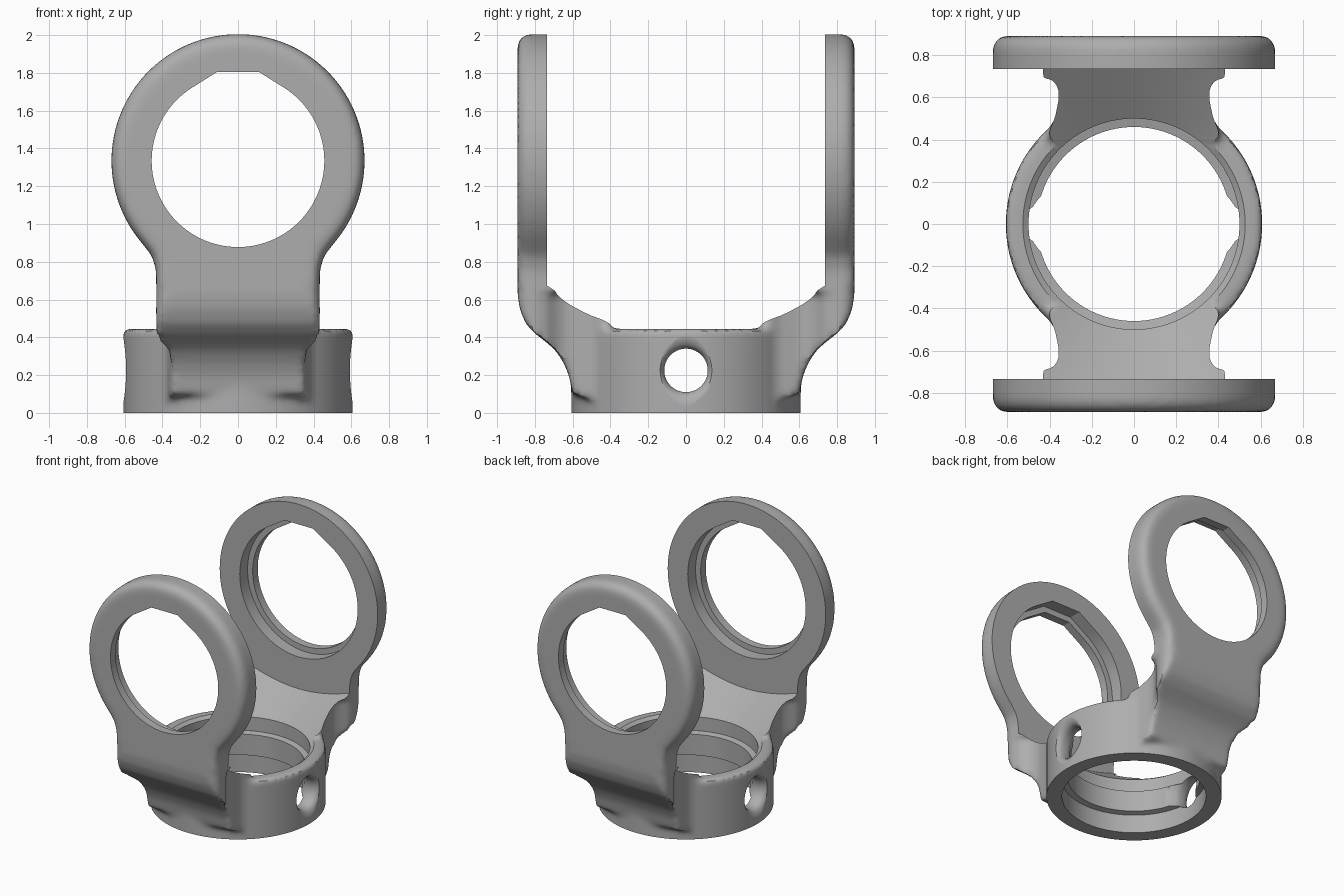
import bpy, bmesh
from math import sin, cos, radians, tau
from mathutils import Vector

if "Cube" in bpy.data.objects:
    bpy.data.objects.remove(bpy.data.objects["Cube"])

grey = bpy.data.materials.new("plain_grey")
grey.use_nodes = True
colour = (0.42, 0.42, 0.42, 1)
grey.diffuse_color = colour
grey.node_tree.nodes["Principled BSDF"].inputs["Base Color"].default_value = colour

HOLE_Z = 1.335      # centre of the upright rings
GAP = 0.735         # half the clear distance between the uprights


def loft(bm, rings):
    """Closed solid through a list of equally long point rings."""
    loops = [[bm.verts.new(p) for p in ring] for ring in rings]
    faces = [bm.faces.new(loops[0]), bm.faces.new(loops[-1])]
    n = len(loops[0])
    for a, b in zip(loops, loops[1:]):
        for i in range(n):
            j = (i + 1) % n
            faces.append(bm.faces.new((a[i], a[j], b[j], b[i])))
    bmesh.ops.recalc_face_normals(bm, faces=faces)


def circle(r, place, n=96):
    return [place(r * cos(tau * i / n), r * sin(tau * i / n)) for i in range(n)]


def turned(bm, profile, place):
    """Solid of revolution; place(u, v, h) sets the axis."""
    loft(bm, [circle(r, lambda u, v, h=h: place(u, v, h)) for r, h in profile])


def make_object(name, bm):
    mesh = bpy.data.meshes.new(name)
    bm.to_mesh(mesh)
    bm.free()
    obj = bpy.data.objects.new(name, mesh)
    bpy.context.collection.objects.link(obj)
    mesh.materials.append(grey)
    return obj


def apply(obj, kind, **settings):
    mod = obj.modifiers.new(kind.lower(), kind)
    for key, value in settings.items():
        setattr(mod, key, value)
    bpy.context.view_layer.objects.active = obj
    bpy.ops.object.modifier_apply(modifier=mod.name)


def cut(obj, name, bm):
    cutter = make_object(name, bm)
    cutter.hide_render = True
    apply(obj, "BOOLEAN", object=cutter, operation="DIFFERENCE", solver="EXACT")
    bpy.data.objects.remove(cutter)


def upright(x, z, h):
    return (x, z, h)


# Outer shell: base collar, two arms and two upright rings
shell = bmesh.new()
turned(shell, [(0.608, -0.3), (0.608, 0.445)], upright)

# Arm stations: distance from the middle, half width, underside height
ARM = [(0.40, 0.40, 0.05), (0.45, 0.40, 0.06), (0.50, 0.375, 0.07), (0.60, 0.355, 0.10),
       (0.62, 0.355, 0.20), (0.65, 0.36, 0.27), (0.69, 0.38, 0.33), (0.74, 0.42, 0.375),
       (0.80, 0.435, 0.42), (0.85, 0.43, 0.475), (0.88, 0.405, 0.55), (0.892, 0.37, 0.63)]
NECK = [(0.455, 0.83), (0.432, 0.75), (0.432, 0.64)]
RADIUS = 0.67
outline = [(RADIUS * cos(radians(a)), HOLE_Z + RADIUS * sin(radians(a)))
           for a in range(-41, 222, 2)]
outline += [(-x, z) for x, z in NECK] + NECK[::-1]
# Rounded outer edge of the upright: distance, inset
EDGE = [(0.60, 0), (0.835, 0), (0.865, 0.012), (0.885, 0.035), (0.892, 0.06)]

for side in (-1, 1):
    loft(shell, [[(-w, side * y, low), (w, side * y, low),
                  (w, side * y, 0.88), (-w, side * y, 0.88)] for y, w, low in ARM])
    rings = []
    for y, inset in EDGE:
        k = 1 - inset / RADIUS
        rings.append([(x * k, side * y, HOLE_Z + (z - HOLE_Z) * k) for x, z in outline])
    loft(shell, rings)

# Blend the shell into one body with soft fillets
body = make_object("yoke_body", shell)
apply(body, "REMESH", mode="VOXEL", voxel_size=0.018)
apply(body, "SMOOTH", factor=0.5, iterations=9)

# Stepped bore and conical floor, limited to the space between the uprights
cavity = bmesh.new()
turned(cavity, [(0.5, -0.6), (0.5, 0.14), (0.46, 0.15), (0.46, 0.31), (0.5, 0.32),
                (0.5, 0.426), (1.3, 0.986), (1.3, 3)], upright)
for side in (-1, 1):
    bmesh.ops.bisect_plane(cavity, geom=cavity.verts[:] + cavity.edges[:] + cavity.faces[:],
                           plane_co=Vector((0, side * GAP, 0)),
                           plane_no=Vector((0, side, 0)), clear_outer=True)
    rim = [e for e in cavity.edges if e.is_boundary]
    bmesh.ops.holes_fill(cavity, edges=rim, sides=0)
bmesh.ops.recalc_face_normals(cavity, faces=cavity.faces[:])
cut(body, "cavity_cutter", cavity)


# Flat-topped round openings through the uprights, wider on the inside
def opening(r, depth):
    flat = [(0.24 * r, 1.03 * r), (-0.24 * r, 1.03 * r)]
    arc = [(r * cos(radians(a)), r * sin(radians(a))) for a in range(120, 421, 3)]
    bm = bmesh.new()
    loft(bm, [[(x, y, HOLE_Z + z) for x, z in flat + arc] for y in (-depth, depth)])
    return bm


cut(body, "opening_cutter", opening(0.457, 1.2))
cut(body, "recess_cutter", opening(0.5, 0.83))

# Flared pin holes through both sides of the collar
FLARE = [(0.19, 0.40), (0.15, 0.45), (0.122, 0.48), (0.115, 0.51), (0.115, 0.55),
         (0.122, 0.575), (0.138, 0.593), (0.165, 0.604), (0.21, 0.612)]
for side in (-1, 1):
    pin = bmesh.new()
    turned(pin, FLARE, lambda u, v, h: (side * h, u, 0.225 + v))
    cut(body, "pin_hole_cutter", pin)

# Flat underside
ground = bmesh.new()
loft(ground, [[(-2, -2, z), (2, -2, z), (2, 2, z), (-2, 2, z)] for z in (-2, 0)])
cut(body, "underside_cutter", ground)

bpy.ops.object.select_all(action="DESELECT")
body.select_set(True)
bpy.context.view_layer.objects.active = body
bpy.ops.object.shade_smooth_by_angle(angle=radians(32))
